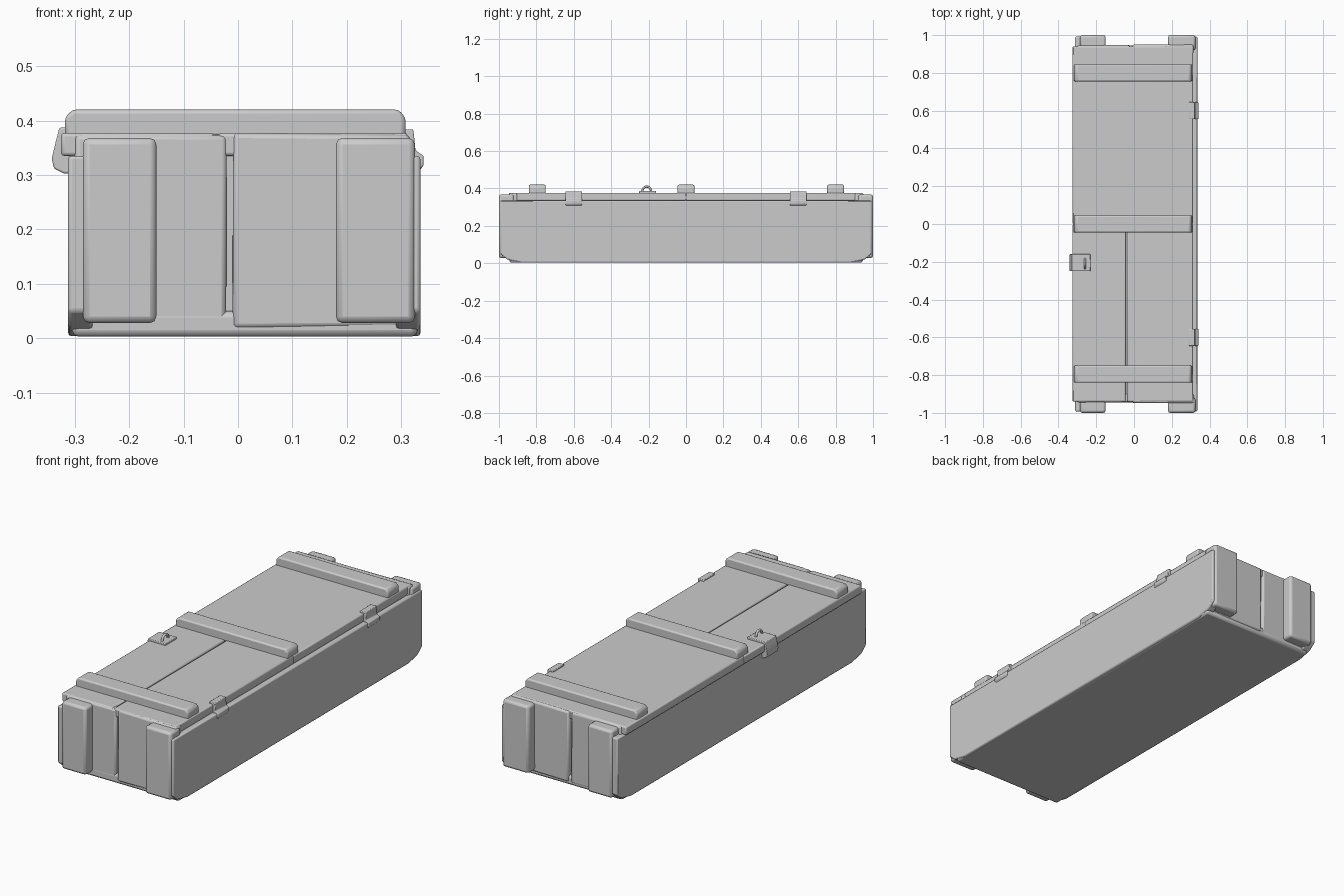
import bpy, bmesh, math, random
from mathutils import Vector

if "Cube" in bpy.data.objects:
    bpy.data.objects.remove(bpy.data.objects["Cube"])

random.seed(4)


def finish(name, bm, bevel, segments=2):
    bmesh.ops.recalc_face_normals(bm, faces=bm.faces)
    mesh = bpy.data.meshes.new(name)
    bm.to_mesh(mesh)
    bm.free()
    ob = bpy.data.objects.new(name, mesh)
    bpy.context.collection.objects.link(ob)
    if bevel:
        mod = ob.modifiers.new("worn_edges", 'BEVEL')
        mod.width = bevel
        mod.segments = segments
        mod.limit_method = 'ANGLE'
    bpy.ops.object.select_all(action='DESELECT')
    ob.select_set(True)
    bpy.context.view_layer.objects.active = ob
    bpy.ops.object.shade_smooth_by_angle(angle=math.radians(40))
    return ob


def box(name, x, y, z, bevel=0.008, wobble=0.0):
    bm = bmesh.new()
    bmesh.ops.create_cube(bm, size=1)
    for v in bm.verts:
        v.co = Vector([a[0] + (c + 0.5) * (a[1] - a[0]) + random.uniform(-wobble, wobble)
                       for a, c in zip((x, y, z), v.co)])
    return finish(name, bm, bevel)


def prism(name, profile, offset, bevel=0.006):
    """Extrude a closed 3D profile along offset."""
    bm = bmesh.new()
    face = bm.faces.new([bm.verts.new(p) for p in profile])
    new = bmesh.ops.extrude_face_region(bm, geom=[face])['geom']
    bmesh.ops.translate(bm, vec=offset, verts=[g for g in new if isinstance(g, bmesh.types.BMVert)])
    return finish(name, bm, bevel)


# Solid core and floor
box("inner_core", (-0.295, 0.31), (-0.925, 0.925), (0.02, 0.362), 0.004)
box("floor_board", (-0.305, 0.33), (-0.945, 0.945), (0.003, 0.05), 0.012)

# Long side walls, with undercut lower ends
half = [(0.88, 0.004), (0.955, 0.02), (0.992, 0.05), (0.992, 0.335)]
outline = half + [(-y, z) for y, z in reversed(half)]
prism("left_wall", [(-0.312, y, z) for y, z in outline], (0.045, 0, 0))
prism("right_wall", [(0.335, y, z) for y, z in outline], (-0.045, 0, 0))

# End boards and corner posts
for s, side in ((-1, "front"), (1, "back")):
    def span(a, b):
        return tuple(sorted((s * a, s * b)))
    box(side + "_end_board_left", (-0.30, -0.021), span(0.90, 0.945), (0.015, 0.375), 0.009, 0.002)
    box(side + "_end_board_right", (-0.009, 0.315), span(0.90, 0.948), (0.02, 0.375), 0.009, 0.002)
    box(side + "_post_left", (-0.285, -0.15), span(0.92, 1.0), (0.028, 0.368), 0.012)
    box(side + "_post_right", (0.18, 0.325), span(0.92, 1.0), (0.028, 0.368), 0.012)

# Lid: split planks at the front, one wide panel at the back
box("lid_plank_left", (-0.325, -0.044), (-0.94, 0.0), (0.335, 0.377), 0.006)
box("lid_plank_right", (-0.036, 0.312), (-0.94, 0.0), (0.335, 0.377), 0.006)
box("lid_panel_back", (-0.325, 0.312), (-0.002, 0.94), (0.335, 0.377), 0.006)

# Lid battens with chamfered ends
for y, name in ((-0.795, "front"), (0.0, "middle"), (0.80, "back")):
    section = [(-0.318, y - 0.045, 0.37), (0.308, y - 0.045, 0.37), (0.308, y - 0.045, 0.405),
               (0.295, y - 0.045, 0.42), (-0.304, y - 0.045, 0.42), (-0.318, y - 0.045, 0.405)]
    prism(name + "_batten", section, (0, 0.09, 0), 0.007)

# Hinges wrapped over the right edge
for y, name in ((-0.6, "front"), (0.6, "back")):
    strap = [(0.29, 0.365), (0.29, 0.384), (0.322, 0.384), (0.326, 0.345), (0.341, 0.335),
             (0.341, 0.318), (0.333, 0.307), (0.318, 0.307), (0.305, 0.36)]
    prism(name + "_hinge", [(x, y - 0.045, z) for x, z in strap], (0, 0.09, 0), 0.003)

# Latch: strap over the left edge plus a staple loop
strap = [(-0.23, 0.37), (-0.23, 0.387), (-0.328, 0.387), (-0.335, 0.36), (-0.342, 0.33),
         (-0.338, 0.312), (-0.32, 0.303), (-0.308, 0.303), (-0.308, 0.37)]
prism("latch_strap", [(x, -0.25, z) for x, z in strap], (0, 0.09, 0), 0.003)

curve = bpy.data.curves.new("latch_loop", 'CURVE')
curve.dimensions = '3D'
curve.bevel_depth = 0.006
curve.bevel_resolution = 2
sp = curve.splines.new('POLY')
sp.points.add(10)
for i, p in enumerate(sp.points):
    a = math.pi * i / 10
    p.co = (-0.26, -0.21 + 0.024 * math.cos(a), 0.384 + 0.026 * math.sin(a), 1)
bpy.context.collection.objects.link(bpy.data.objects.new("latch_loop", curve))
